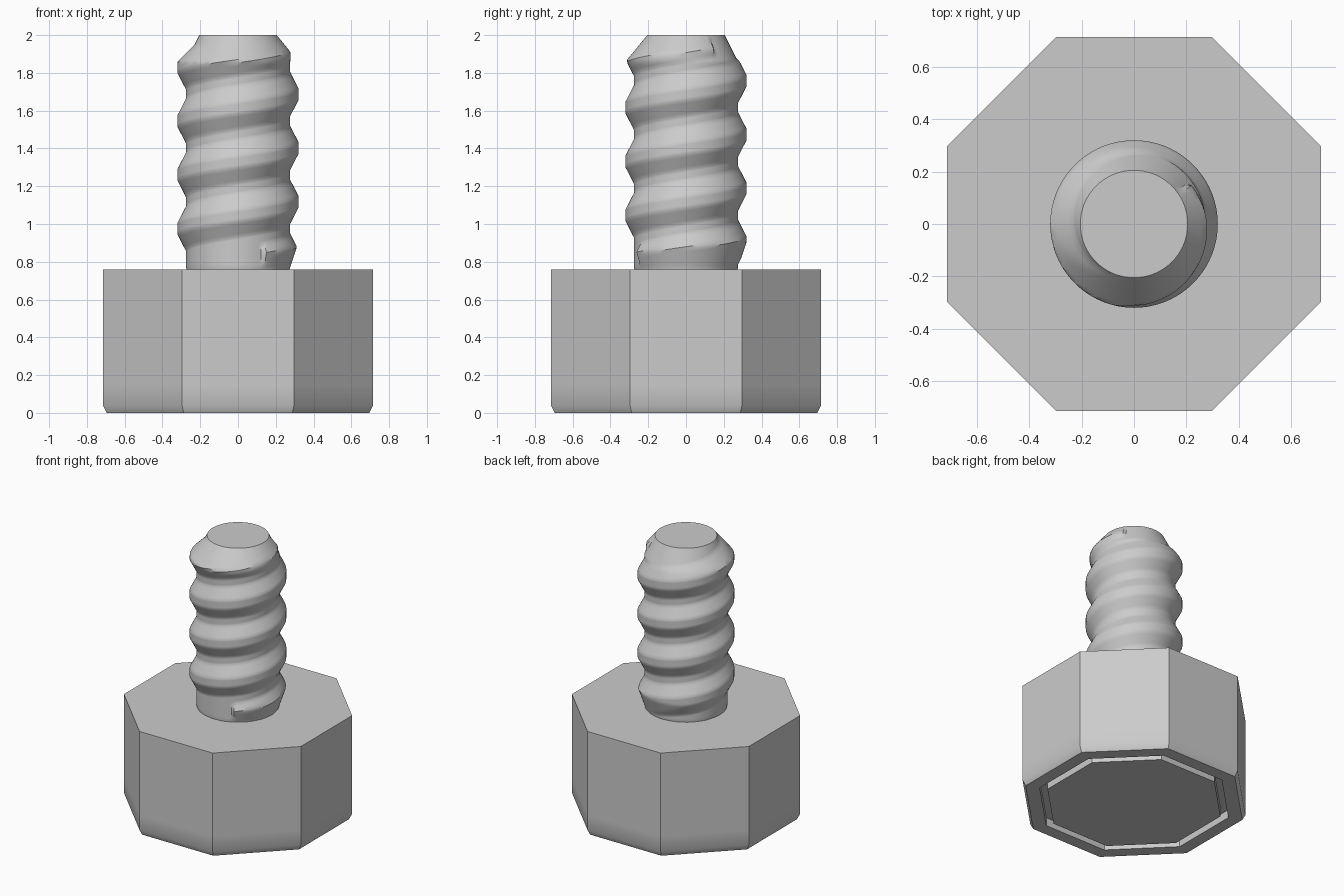
import bpy
import bmesh
from math import pi, cos, sin, tau

cube = bpy.data.objects.get("Cube")
if cube:
    bpy.data.objects.remove(cube, do_unlink=True)

steel = bpy.data.materials.new("plain_grey")
steel.use_nodes = True
GREY = (0.6, 0.6, 0.6, 1)
steel.diffuse_color = GREY
steel.node_tree.nodes["Principled BSDF"].inputs["Base Color"].default_value = GREY


def finish(bm, name):
    """Turn a bmesh into a grey object that is smooth except at sharp edges."""
    bmesh.ops.recalc_face_normals(bm, faces=bm.faces)
    mesh = bpy.data.meshes.new(name)
    bm.to_mesh(mesh)
    bm.free()
    mesh.materials.append(steel)
    obj = bpy.data.objects.new(name, mesh)
    bpy.context.collection.objects.link(obj)
    bpy.ops.object.select_all(action="DESELECT")
    obj.select_set(True)
    bpy.context.view_layer.objects.active = obj
    bpy.ops.object.shade_smooth_by_angle(angle=pi / 6)
    return obj


def skin(bm, columns, closed):
    """Join neighbouring columns of vertices with quads."""
    pairs = list(zip(columns, columns[1:]))
    if closed:
        pairs.append((columns[-1], columns[0]))
    for a, b in pairs:
        for i in range(len(a) - 1):
            bm.faces.new((a[i], b[i], b[i + 1], a[i + 1]))


# Octagonal head: chamfered foot and a groove around the underside plate
HEAD_TOP = 0.76
profile = [(0.555, 0), (0.555, 0.06), (0.605, 0.06), (0.605, 0), (0.695, 0),
           (0.715, 0.04), (0.715, 0.15), (0.715, HEAD_TOP)]
bm = bmesh.new()
columns = []
for n in range(8):
    angle = (n + 0.5) * pi / 4
    columns.append([bm.verts.new((a / cos(pi / 8) * cos(angle),
                                  a / cos(pi / 8) * sin(angle), z))
                    for a, z in profile])
skin(bm, columns, closed=True)
bm.faces.new([c[0] for c in columns])
bm.faces.new([c[-1] for c in columns])
finish(bm, "octagonal_head")

# Threaded shaft: helical rows that follow crest, flanks and root
PITCH, DEPTH, ROOT = 0.285, 0.045, 0.275
CREST, FLANK = 0.03, 0.0875        # half crest width, flank height
TIP, TIP_RADIUS = 2.0, 0.205
BOTTOM = HEAD_TOP - 0.01
FIRST, LAST = -0.67, 3.6           # turns where the thread starts and ends


def radius(turn, z):
    """Shaft radius, with the thread run out at foot and tip."""
    k = round((z - 0.975) / PITCH - turn)
    offset = abs(z - 0.975 - PITCH * (turn + k))
    tooth = max(0, min(1, (CREST + FLANK - offset) / FLANK))
    if not FIRST <= turn + k <= LAST:
        tooth = 0
    core = min(ROOT, TIP_RADIUS + 0.5 * (TIP - z))
    tip_cone = TIP_RADIUS + 0.82 * (TIP - z)
    foot_cone = 0.272 + 0.34 * max(0, z - HEAD_TOP)
    return min(core + DEPTH * tooth, tip_cone, foot_cone)


# Heights of one pitch relative to its crest, each stretch cut into steps
breaks = [-CREST, CREST, CREST + FLANK, PITCH - CREST - FLANK, PITCH - CREST]
STEPS = 5
one_pitch = [a + (b - a) * s / STEPS
             for a, b in zip(breaks, breaks[1:]) for s in range(STEPS)]
rows = [0.975 + PITCH * k + h for k in range(-3, 6) for h in one_pitch]

bm = bmesh.new()
columns = []
SEGMENTS = 96
for n in range(SEGMENTS + 1):
    turn = n / SEGMENTS - 0.5
    column = []
    for row in rows:
        z = min(TIP, max(BOTTOM, row + PITCH * turn))
        r = radius(turn, z)
        column.append(bm.verts.new((r * cos(tau * n / SEGMENTS),
                                    r * sin(tau * n / SEGMENTS), z)))
    columns.append(column)
skin(bm, columns, closed=False)
bmesh.ops.remove_doubles(bm, verts=bm.verts, dist=0.0004)

# Flat ends
for z in (BOTTOM, TIP):
    rim = [e for e in bm.edges if e.is_boundary
           and all(abs(v.co.z - z) < 0.001 for v in e.verts)]
    bmesh.ops.holes_fill(bm, edges=rim, sides=0)
finish(bm, "threaded_shaft")
